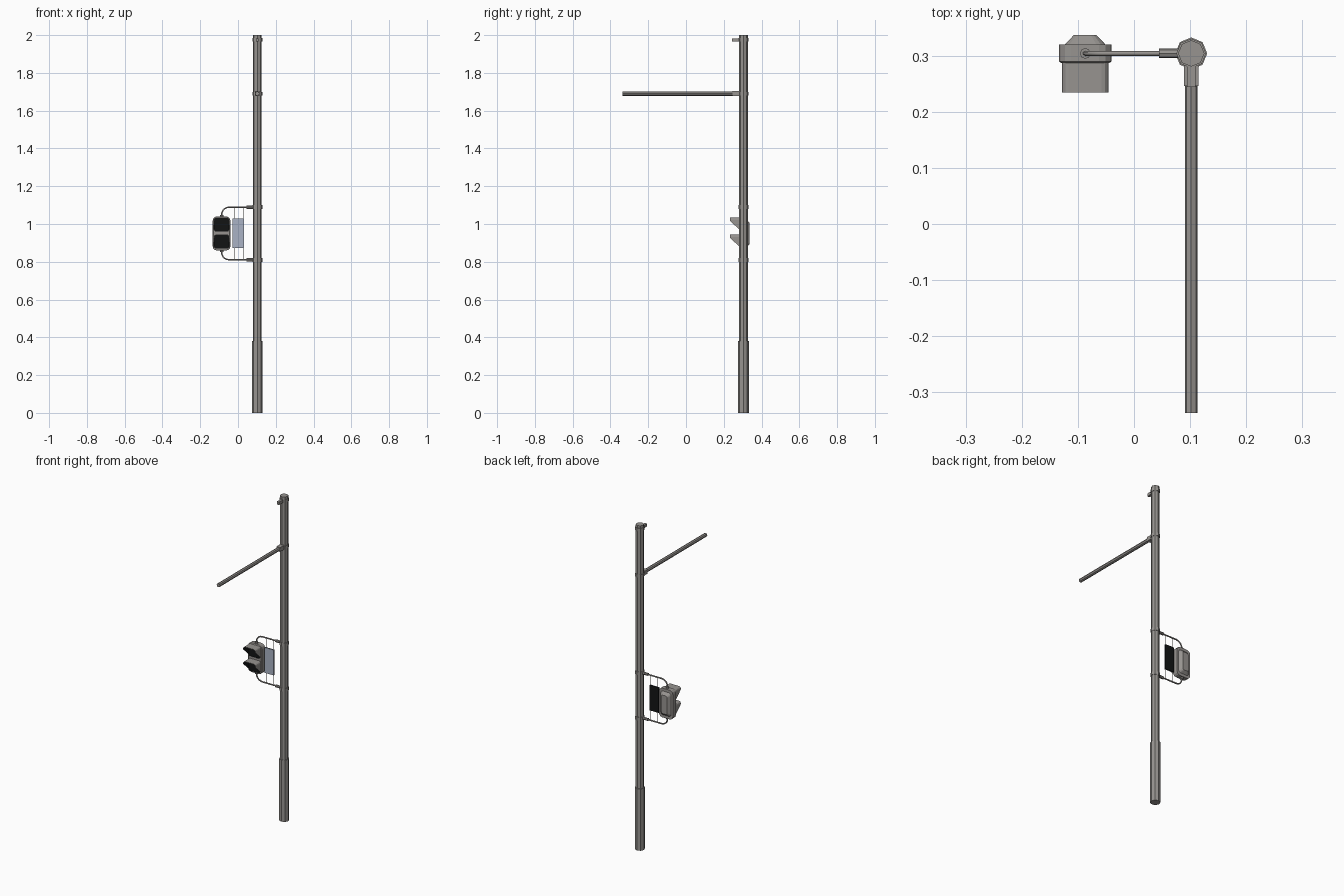
import bpy, bmesh, math
from mathutils import Vector

if "Cube" in bpy.data.objects:
    bpy.data.objects.remove(bpy.data.objects["Cube"])


def material(name, rgb):
    m = bpy.data.materials.new(name)
    m.diffuse_color = (*rgb, 1)
    m.use_nodes = True
    m.node_tree.nodes["Principled BSDF"].inputs["Base Color"].default_value = m.diffuse_color
    return m


GREY = material("warm_grey_metal", (0.31, 0.295, 0.28))
BLACK = material("black", (0.006, 0.007, 0.007))
BLUE = material("blue_grey_panel", (0.40, 0.45, 0.56))
PX, PY = 0.102, 0.304          # pole axis
SX = -0.087                    # signal head axis


def finish(name, bm, *mats):
    bmesh.ops.recalc_face_normals(bm, faces=bm.faces)
    me = bpy.data.meshes.new(name)
    bm.to_mesh(me)
    bm.free()
    for m in mats:
        me.materials.append(m)
    ob = bpy.data.objects.new(name, me)
    bpy.context.collection.objects.link(ob)
    return ob


def rod(name, a, b, r, sides=8, mat=GREY):
    """Straight prism from a to b with a vertex on the axis directions."""
    a, b = Vector(a), Vector(b)
    bm = bmesh.new()
    bmesh.ops.create_cone(bm, cap_ends=True, segments=sides, radius1=r,
                          radius2=r, depth=(b - a).length)
    rot = (b - a).to_track_quat('Z', 'Y')
    for v in bm.verts:
        v.co = rot @ v.co + (a + b) / 2
    return finish(name, bm, mat)


def box(name, lo, hi, mat=GREY):
    lo, hi = Vector(lo), Vector(hi)
    bm = bmesh.new()
    bmesh.ops.create_cube(bm, size=1)
    for v in bm.verts:
        v.co = Vector([(l + h) / 2 + c * (h - l) for l, h, c in zip(lo, hi, v.co)])
    return finish(name, bm, mat)


def rounded_rect(w, h, r, steps=3):
    """Outline points (x, z) of a rounded rectangle."""
    pts = []
    for k, (sx, sz) in enumerate([(1, 1), (-1, 1), (-1, -1), (1, -1)]):
        for i in range(steps + 1):
            t = math.pi / 2 * (k + i / steps)
            pts.append((sx * (w / 2 - r) + r * math.cos(t),
                        sz * (h / 2 - r) + r * math.sin(t)))
    return pts


def bridge(bm, a, b, mi=0):
    n = len(a)
    for i in range(n):
        bm.faces.new((a[i], a[(i + 1) % n], b[(i + 1) % n], b[i])).material_index = mi


# Pole: thick base and thinner shaft
rod("pole_base", (PX, PY, 0), (PX, PY, 0.38), 0.0285)
rod("pole_shaft", (PX, PY, 0.37), (PX, PY, 2.0), 0.0235)

# Clamp bands
for z in (0.81, 1.09, 1.69, 1.975):
    rod("clamp_band", (PX, PY, z - 0.01), (PX, PY, z + 0.01), 0.0265)

# Long front arm with its socket, and the small stub at the top
box("arm_socket", (PX - 0.013, 0.246, 1.677), (PX + 0.013, 0.29, 1.703))
rod("front_arm", (PX, 0.27, 1.69), (PX, -0.337, 1.69), 0.0115)
box("top_stub", (PX - 0.0075, 0.244, 1.965), (PX + 0.0075, 0.29, 1.983))

# Signal brackets: socket, bent pipe and collar, mirrored about z = 0.95
MID = 0.95
for s in (1, -1):
    z = MID + s * 0.139
    rod("bracket_socket", (0.045, PY, z), (PX - 0.015, PY, z), 0.0085)
    curve = bpy.data.curves.new("bracket_pipe", 'CURVE')
    curve.dimensions = '3D'
    curve.bevel_depth = 0.0042
    curve.bevel_resolution = 1
    sp = curve.splines.new('POLY')
    pts = [(0.06, z)] + [(SX + 0.04 - 0.04 * math.sin(t), z - s * 0.04 * (1 - math.cos(t)))
                         for t in [math.pi / 10 * i for i in range(6)]]
    pts.append((SX, MID + s * 0.08))
    sp.points.add(len(pts) - 1)
    for p, (x, zz) in zip(sp.points, pts):
        p.co = (x, PY, zz, 1)
    curve.materials.append(GREY)
    bpy.context.collection.objects.link(bpy.data.objects.new("bracket_pipe", curve))
    rod("head_collar", (SX, PY, MID + s * 0.085), (SX, PY, MID + s * 0.098), 0.0095)

# Hanging wires and the thin panel (blue front, black back)
for x in (-0.018, 0.027):
    rod("panel_wire", (x, PY, MID - 0.139), (x, PY, MID + 0.139), 0.0016, 6)
box("panel_front", (-0.028, PY - 0.004, 0.873), (0.032, PY, 1.029), BLUE)
box("panel_back", (-0.028, PY, 0.873), (0.032, PY + 0.004, 1.029), BLACK)

# Signal housing: rounded rectangles lofted from front to back
bm = bmesh.new()
loops = []
for y, w, h, r in [(0.287, 0.086, 0.170, 0.018), (0.290, 0.094, 0.180, 0.022),
                   (0.320, 0.094, 0.180, 0.022), (0.320, 0.072, 0.146, 0.016),
                   (0.337, 0.040, 0.114, 0.010)]:
    loops.append([bm.verts.new((SX + x, y, MID + z))
                  for x, z in rounded_rect(w, h, r)])
for a, b in zip(loops, loops[1:]):
    bridge(bm, a, b)
bm.faces.new(loops[0])
bm.faces.new(loops[-1])
finish("signal_housing", bm, GREY)


# Lens visors: thin rounded tubes cut on a slant, black inside
def front_y(z, top):
    return min(0.284, 0.234 + max(0, top - 0.018 - z) * 1.15)


for zc in (0.995, 0.905):
    bm = bmesh.new()
    top = zc + 0.039
    outer, inner = rounded_rect(0.083, 0.078, 0.012), rounded_rect(0.077, 0.072, 0.009)
    # split the side walls where the slant starts
    for prof in (outer, inner):
        side = prof[0][0]
        prof.insert(8, (-side, -0.026))
        prof.insert(8, (-side, 0.021))
        prof.append((side, -0.026))
        prof.append((side, 0.021))
    rings = []
    for prof, front in ((outer, False), (outer, True), (inner, True), (inner, False)):
        rings.append([bm.verts.new((SX + x, front_y(zc + z, top) if front else 0.2865,
                                    zc + z)) for x, z in prof])
    bridge(bm, rings[0], rings[1])
    bridge(bm, rings[1], rings[2])
    bridge(bm, rings[2], rings[3], 1)
    bm.faces.new(rings[3]).material_index = 1
    bm.faces.new(rings[0])
    for v in rings[0]:
        v.co.y = 0.289
    finish("lens_visor", bm, GREY, BLACK)
